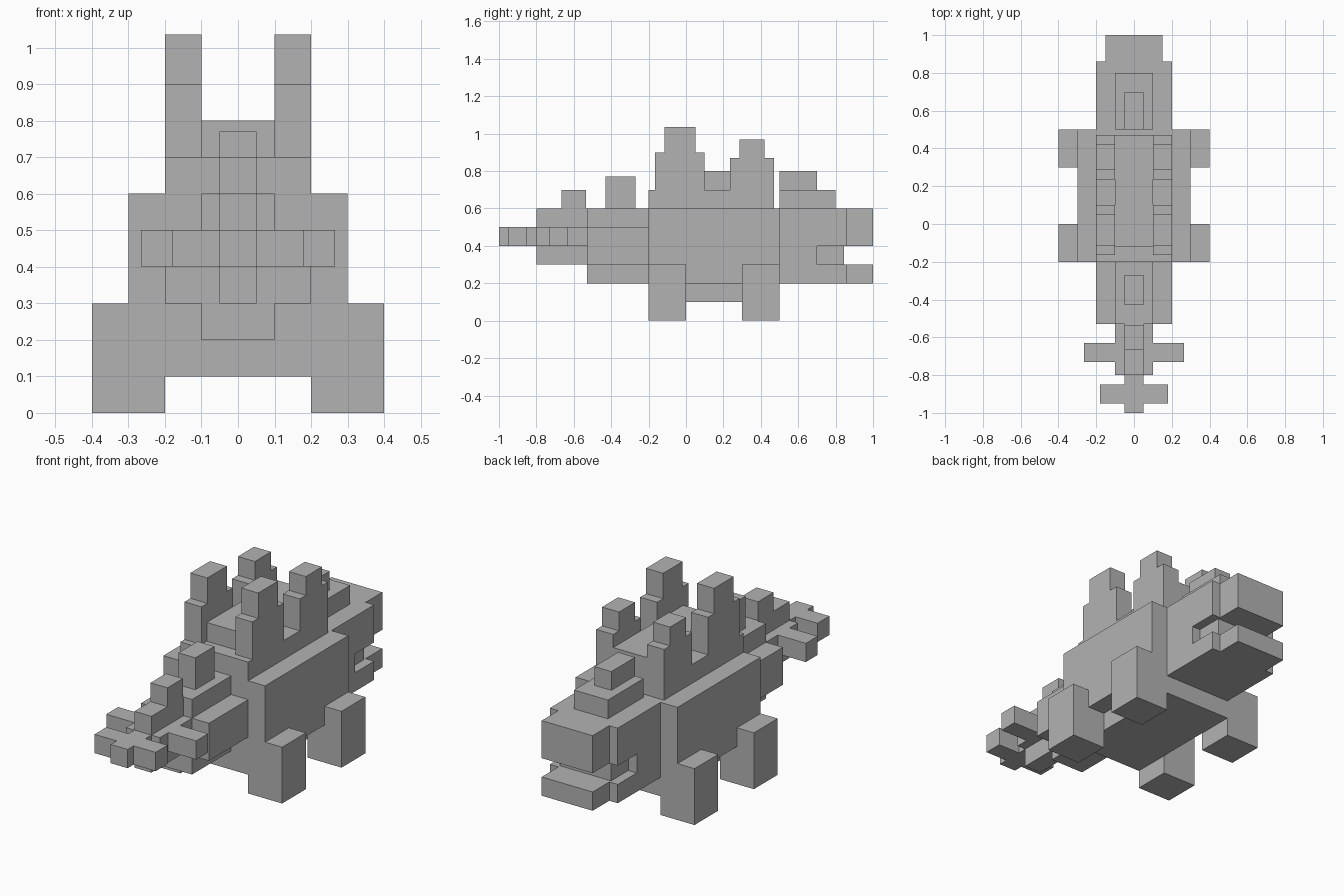
import bpy

default = bpy.data.objects.get("Cube")
if default:
    bpy.data.objects.remove(default, do_unlink=True)

GREY = (0.45, 0.45, 0.45, 1.0)
grey = bpy.data.materials.new("plain_grey")
grey.use_nodes = True
grey.diffuse_color = GREY
bsdf = next(n for n in grey.node_tree.nodes if n.type == 'BSDF_PRINCIPLED')
bsdf.inputs["Base Color"].default_value = GREY


def block(name, x, y, z):
    """Box spanning the given (low, high) ranges."""
    centre = [(a + b) / 2 for a, b in (x, y, z)]
    bpy.ops.mesh.primitive_cube_add(size=1, location=centre)
    ob = bpy.context.object
    ob.name = name
    ob.dimensions = [b - a for a, b in (x, y, z)]
    bpy.ops.object.transform_apply(location=True, rotation=False, scale=True)
    ob.data.materials.append(grey)
    return ob


def centred(name, half, y, z):
    return block(name, (-half, half), y, z)


def pair(name, x, y, z):
    block("left_" + name, x, y, z)
    block("right_" + name, (-x[1], -x[0]), y, z)


# Torso, belly and stepped back
centred("torso", 0.3, (-0.2, 0.5), (0.2, 0.6))
centred("belly", 0.2, (-0.2, 0.5), (0.1, 0.2))
centred("back_slab", 0.2, (-0.2, 0.47), (0.6, 0.7))
centred("back_ridge", 0.1, (-0.12, 0.47), (0.7, 0.8))

# Legs
for name, y in (("hind_leg", (-0.2, 0)), ("fore_leg", (0.3, 0.5))):
    pair(name, (0.2, 0.4), y, (0, 0.3))

# Stepped back plates
for name, y, step, mid, top in (("rear_plate", (-0.165, 0.1), 0.05, 0.9, 1.035),
                                ("front_plate", (0.235, 0.47), 0.05, 0.87, 0.97)):
    pair(name, (0.1, 0.2), y, (0.7, mid))
    pair(name + "_tip", (0.1, 0.2), (y[0] + step, y[1] - step), (mid, top))

# Tail, tapering to the tip
centred("tail_base", 0.1, (-0.53, -0.2), (0.2, 0.6))
pair("tail_base_side", (0.1, 0.2), (-0.53, -0.2), (0.3, 0.5))
centred("tail_middle", 0.05, (-0.8, -0.53), (0.3, 0.6))
pair("tail_middle_side", (0.05, 0.1), (-0.8, -0.53), (0.4, 0.5))
centred("tail_tip", 0.05, (-1, -0.8), (0.4, 0.5))

# Tail plates and spikes
centred("tail_base_plate", 0.05, (-0.43, -0.27), (0.6, 0.77))
centred("tail_middle_plate", 0.05, (-0.665, -0.535), (0.6, 0.7))
pair("large_tail_spike", (0.1, 0.265), (-0.73, -0.63), (0.4, 0.5))
pair("small_tail_spike", (0.05, 0.18), (-0.95, -0.85), (0.4, 0.5))

# Head with an open mouth
centred("neck", 0.2, (0.5, 0.7), (0.2, 0.6))
centred("upper_jaw", 0.2, (0.7, 0.86), (0.4, 0.6))
centred("lower_jaw", 0.2, (0.7, 0.86), (0.2, 0.3))
centred("mouth_inside", 0.15, (0.7, 0.845), (0.3, 0.4))
centred("snout", 0.15, (0.86, 1), (0.4, 0.6))
centred("chin", 0.15, (0.86, 1), (0.2, 0.3))
centred("head_crest", 0.1, (0.5, 0.8), (0.6, 0.7))
centred("head_crest_top", 0.05, (0.5, 0.7), (0.7, 0.8))
